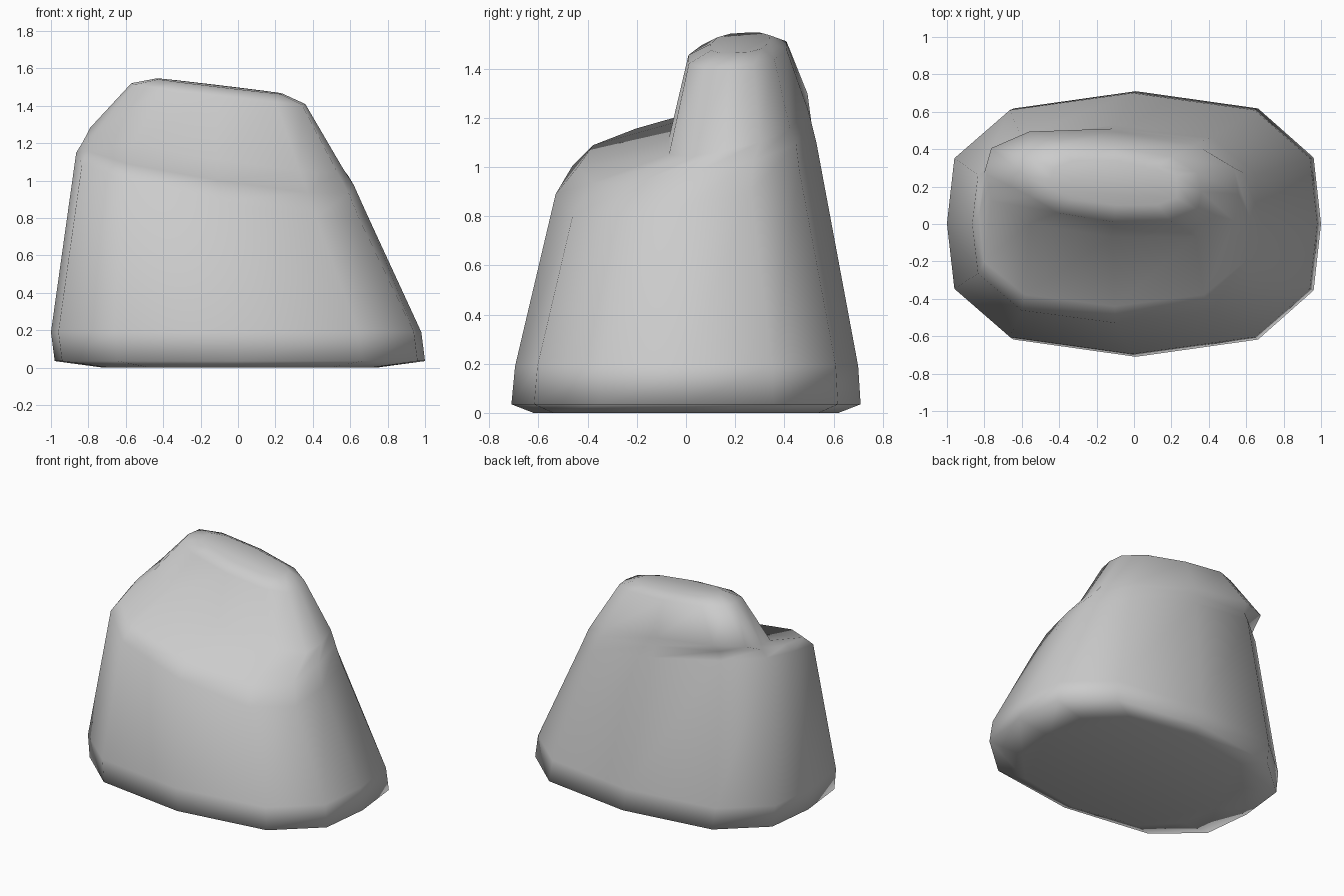
import bpy, bmesh

if "Cube" in bpy.data.objects:
    bpy.data.objects.remove(bpy.data.objects["Cube"])

# Twelve-sided rounded outline shared by every cross-section
quarter = [(1.0, 0.0), (0.96, 0.5), (0.66, 0.87)]
half = quarter + [(0.0, 1.0)] + [(-x, y) for x, y in quarter[:0:-1]]
OUTLINE = half + [(-x, -y) for x, y in half]

# left x, right x, front y, back y, middle z, rise front-to-back, tilt along x, skew
SECTIONS = [
    (-0.72, 0.74, -0.62, 0.62, 0.00, 0.00, 0.00, 0.0),     # underside
    (-0.98, 1.00, -0.71, 0.71, 0.035, 0.00, 0.00, 0.0),    # foot edge
    (-1.00, 0.98, -0.695, 0.70, 0.19, 0.00, 0.00, 0.0),    # top of foot
    (-0.865, 0.68, -0.53, 0.53, 0.995, 0.21, -0.20, 0.0),  # shoulder
    (-0.83, 0.62, -0.44, 0.51, 1.09, 0.18, -0.16, 0.0),    # ledge rim
    (-0.79, 0.56, -0.07, 0.495, 1.175, 0.12, -0.16, -0.08),  # ledge crease
    (-0.57, 0.36, 0.01, 0.41, 1.465, 0.02, -0.12, -0.08),  # crown edge
    (-0.44, 0.24, 0.10, 0.34, 1.505, 0.01, -0.12, -0.06),  # crown top
]


def add_section(bm, left, right, front, back, z, rise, tilt, skew):
    cx, cy = (left + right) / 2, (front + back) / 2
    rx, ry = (right - left) / 2, (back - front) / 2
    return [bm.verts.new((cx + u * rx,
                          cy + v * ry + skew * u * rx,
                          z + v * rise / 2 + tilt * u * rx))
            for u, v in OUTLINE]


# Rock body: loft through the cross-sections and cap both ends
bm = bmesh.new()
rings = [add_section(bm, *s) for s in SECTIONS]
n = len(OUTLINE)
for low, high in zip(rings, rings[1:]):
    for i in range(n):
        j = (i + 1) % n
        bm.faces.new((low[i], low[j], high[j], high[i]))
bm.faces.new(rings[0][::-1])
bm.faces.new(rings[-1])
bmesh.ops.recalc_face_normals(bm, faces=bm.faces[:])
for f in bm.faces:
    f.smooth = True

mesh = bpy.data.meshes.new("stepped_rock")
bm.to_mesh(mesh)
bm.free()
rock = bpy.data.objects.new("stepped_rock", mesh)
bpy.context.collection.objects.link(rock)
